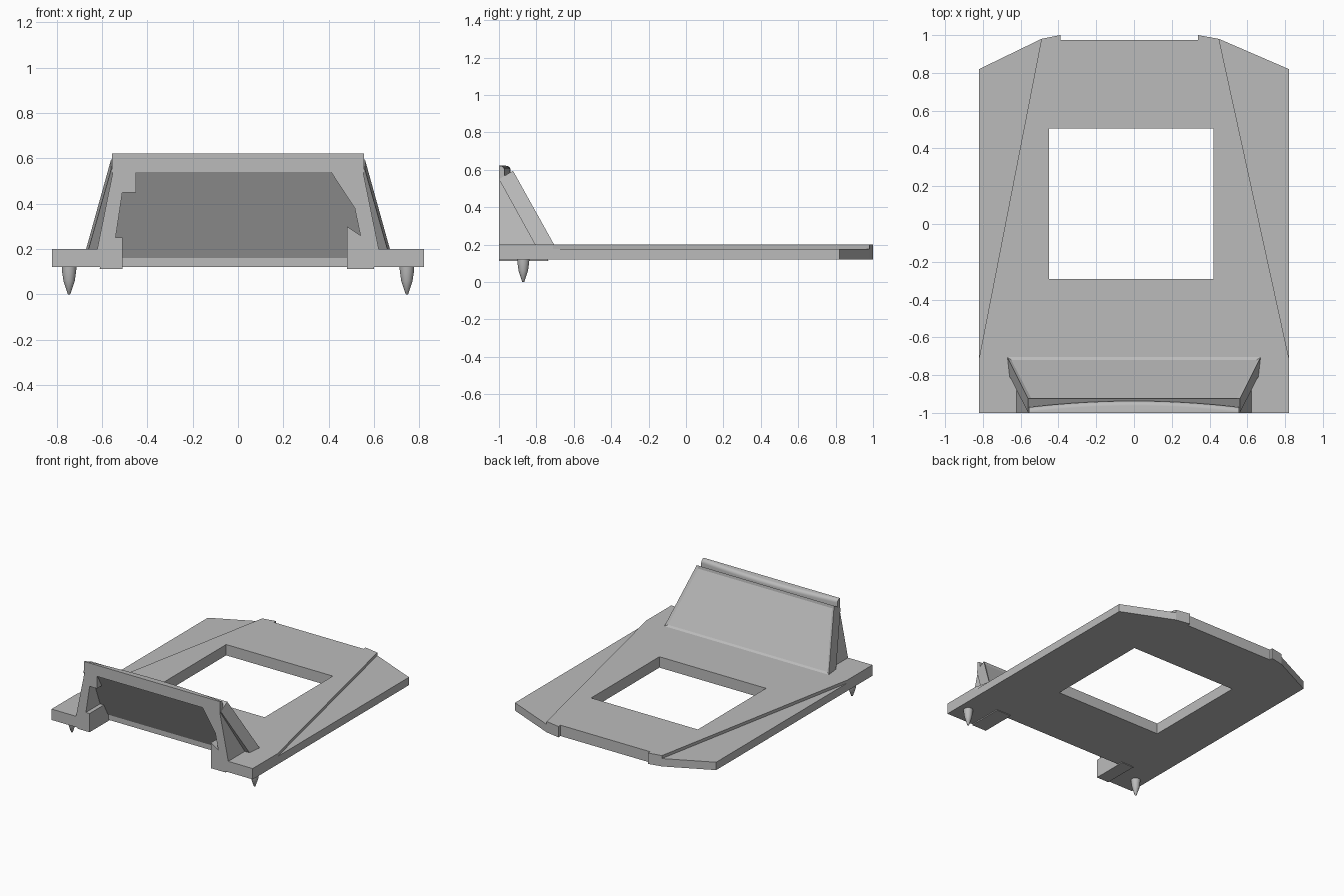
import bpy, bmesh, math

cube = bpy.data.objects.get("Cube")
if cube:
    bpy.data.objects.remove(cube, do_unlink=True)

grey = bpy.data.materials.new("plain_grey")
grey.use_nodes = True
grey.diffuse_color = (0.5, 0.5, 0.5, 1)
grey.node_tree.nodes["Principled BSDF"].inputs["Base Color"].default_value = (0.5, 0.5, 0.5, 1)


def finish(bm, name):
    bmesh.ops.recalc_face_normals(bm, faces=bm.faces)
    mesh = bpy.data.meshes.new(name)
    bm.to_mesh(mesh)
    bm.free()
    mesh.materials.append(grey)
    obj = bpy.data.objects.new(name, mesh)
    bpy.context.collection.objects.link(obj)
    return obj


def loft(name, start, end):
    """Closed solid between two matching outlines."""
    bm = bmesh.new()
    a = [bm.verts.new(p) for p in start]
    b = [bm.verts.new(p) for p in end]
    bm.faces.new(a)
    bm.faces.new(b)
    for i in range(len(a)):
        j = (i + 1) % len(a)
        bm.faces.new((a[i], a[j], b[j], b[i]))
    return finish(bm, name)


def slab(name, outline, z0, z1):
    return loft(name, [(x, y, z0) for x, y in outline], [(x, y, z1) for x, y in outline])


def activate(obj):
    bpy.ops.object.select_all(action='DESELECT')
    obj.select_set(True)
    bpy.context.view_layer.objects.active = obj


# Main deck with its front notch and rear tabs
deck = slab("deck", [(-.82, -1), (-.51, -1), (-.51, -.78), (.48, -.78), (.48, -1), (.82, -1),
                     (.82, -.71), (.45, .98), (.34, 1), (.34, .975), (-.39, .975), (-.39, 1),
                     (-.49, .98), (-.82, -.71)], .12, .2)

# Rectangular opening through the deck
cutter = slab("opening_cutter", [(-.45, -.29), (.42, -.29), (.42, .505), (-.45, .505)], 0, .4)
cutter.hide_render = True
activate(deck)
cut = deck.modifiers.new("opening", 'BOOLEAN')
cut.operation = 'DIFFERENCE'
cut.solver = 'EXACT'
cut.object = cutter
bpy.ops.object.modifier_apply(modifier=cut.name)
bpy.data.objects.remove(cutter, do_unlink=True)

# Slightly lower side wings
for name, s, inner in (("left_wing", 1, .45), ("right_wing", -1, .49)):
    slab(name, [(s * .82, -.71), (s * .82, .82), (s * inner, .98)], .12, .178)

# Sloping screen with a raised rim
bm = bmesh.new()
section = [(-.705, .2, .67), (-.925, .595, .56), (-1, .55, .56), (-.785, .16, .67)]
left, right = ([bm.verts.new((s * w, y, z)) for y, z, w in section] for s in (1, -1))
bm.faces.new(left)
bm.faces.new(right)
sides = []
for i in range(4):
    j = (i + 1) % 4
    sides.append(bm.faces.new((left[i], left[j], right[j], right[i])))
bmesh.ops.recalc_face_normals(bm, faces=bm.faces)
bmesh.ops.inset_region(bm, faces=[sides[0]], thickness=.025, depth=-.008)
finish(bm, "screen")

# Rounded header bar, bowed along its back
arc = []
for i in range(17):
    t = 1 - i / 8
    arc.append((.555 * t, -.937 - .033 * t * t))
header = slab("header_bar", [(-.555, -1), (.555, -1)] + arc, .54, .622)
bm = bmesh.new()
bm.from_mesh(header.data)
edges = [e for e in bm.edges if all(v.co.z > .6 and v.co.y > -.99 for v in e.verts)]
bmesh.ops.bevel(bm, geom=edges, offset=.025, segments=4, profile=.5, affect='EDGES')
bm.to_mesh(header.data)
bm.free()
activate(header)
bpy.ops.object.shade_smooth_by_angle(angle=math.radians(30))


# Pillars and corner blocks run back to the underside of the screen
def backed(name, outline):
    loft(name, [(x, -1, z) for x, z in outline],
         [(x, -.98 + (.55 - z) * .56, z) for x, z in outline])


backed("left_pillar", [(.40, .55), (.41, .54), (.515, .38), (.54, .26), (.54, .18), (.625, .18), (.55, .55)])
backed("right_pillar", [(-.45, .55), (-.45, .45), (-.51, .45), (-.54, .25), (-.54, .18),
                        (-.625, .18), (-.55, .55)])
backed("left_block", [(.48, .112), (.6, .112), (.6, .25), (.54, .26), (.48, .3)])
backed("right_block", [(-.51, .112), (-.61, .112), (-.6, .25), (-.51, .25)])

# Locating pins under the front corners
for name, s in (("left_pin", 1), ("right_pin", -1)):
    bm = bmesh.new()
    rings = []
    for r, z in ((.033, .13), (.031, .1), (.025, .06), (.006, .002), (.003, 0)):
        rings.append([bm.verts.new((s * .745 + r * math.cos(k * math.pi / 12),
                                    -.87 + r * math.sin(k * math.pi / 12), z)) for k in range(24)])
    for a, b in zip(rings, rings[1:]):
        for k in range(24):
            n = (k + 1) % 24
            bm.faces.new((a[k], a[n], b[n], b[k]))
    bm.faces.new(rings[0])
    bm.faces.new(rings[-1])
    activate(finish(bm, name))
    bpy.ops.object.shade_smooth_by_angle(angle=math.radians(40))
